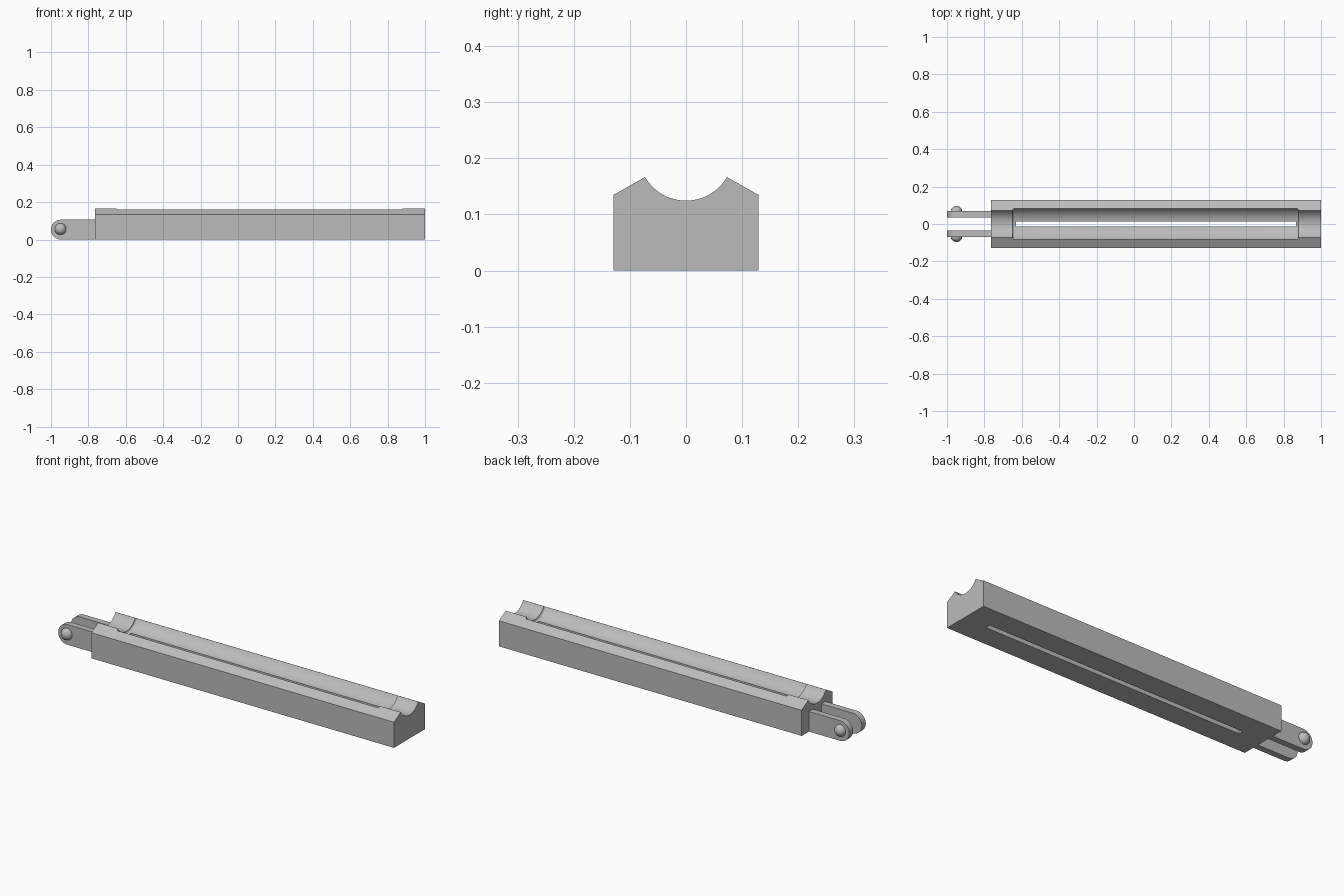
import bpy, bmesh, math
from mathutils import Vector

if "Cube" in bpy.data.objects:
    bpy.data.objects.remove(bpy.data.objects["Cube"], do_unlink=True)

grey = bpy.data.materials.new("plain_grey")
grey.use_nodes = True
colour = (0.5, 0.5, 0.5, 1)
grey.diffuse_color = colour
grey.node_tree.nodes["Principled BSDF"].inputs["Base Color"].default_value = colour


def finish(name, bm):
    bmesh.ops.remove_doubles(bm, verts=bm.verts, dist=1e-5)
    bmesh.ops.recalc_face_normals(bm, faces=bm.faces)
    mesh = bpy.data.meshes.new(name)
    bm.to_mesh(mesh)
    bm.free()
    mesh.materials.append(grey)
    ob = bpy.data.objects.new(name, mesh)
    bpy.context.collection.objects.link(ob)
    return ob


def select(ob):
    bpy.ops.object.select_all(action="DESELECT")
    ob.select_set(True)
    bpy.context.view_layer.objects.active = ob


def smooth(ob):
    select(ob)
    bpy.ops.object.shade_smooth_by_angle(angle=math.radians(30))


def prism(name, points, depth):
    """Extrude a closed outline of 3D points along the depth vector."""
    bm = bmesh.new()
    face = bm.faces.new([bm.verts.new(p) for p in points])
    result = bmesh.ops.extrude_face_region(bm, geom=[face], use_keep_orig=True)
    moved = [g for g in result["geom"] if isinstance(g, bmesh.types.BMVert)]
    bmesh.ops.translate(bm, verts=moved, vec=Vector(depth))
    return finish(name, bm)


def lathe(name, points, centre, axis, steps):
    """Spin a profile of 3D points about an axis."""
    bm = bmesh.new()
    verts = [bm.verts.new(p) for p in points]
    edges = [bm.edges.new(pair) for pair in zip(verts, verts[1:])]
    bmesh.ops.spin(bm, geom=verts + edges, cent=centre, axis=axis,
                   angle=math.tau, steps=steps)
    return finish(name, bm)


def cut(ob, cutter):
    cutter.hide_render = True
    mod = ob.modifiers.new("cut", "BOOLEAN")
    mod.operation, mod.solver, mod.object = "DIFFERENCE", "EXACT", cutter
    select(ob)
    bpy.ops.object.modifier_apply(modifier=mod.name)
    bpy.data.objects.remove(cutter, do_unlink=True)


LEFT, RIGHT = 1.0, -0.765
HALF = 0.129
AXIS_Z, SMALL_R, BIG_R = 0.209, 0.0844, 0.0965

# Main rail: block with sloping shoulders and a round groove along its top
reach = math.asin(0.073 / SMALL_R)
outline = [(RIGHT, -HALF, 0), (RIGHT, HALF, 0), (RIGHT, HALF, 0.135)]
for i in range(33):
    a = reach * (1 - i / 16)
    outline.append((RIGHT, SMALL_R * math.sin(a), AXIS_Z - SMALL_R * math.cos(a)))
outline.append((RIGHT, -HALF, 0.135))
rail = prism("grooved_rail", outline, (LEFT - RIGHT, 0, 0))

# Wider middle trough with rounded ends
start, end, fillet = -0.65, 0.88, 0.012
quarter = [(math.pi / 2) * i / 6 for i in range(7)]
profile = [(start, 0)]
profile += [(start + fillet * (1 - math.cos(a)), BIG_R - fillet * (1 - math.sin(a))) for a in quarter]
profile += [(end - fillet * (1 - math.cos(a)), BIG_R - fillet * (1 - math.sin(a))) for a in reversed(quarter)]
profile.append((end, 0))
cut(rail, lathe("trough_cutter", [(x, 0, AXIS_Z - r) for x, r in profile],
                (0, 0, AXIS_Z), (1, 0, 0), 96))

# Narrow slot right through the floor
slot = [(-0.632, -0.013, -0.1), (0.867, -0.013, -0.1), (0.867, 0.013, -0.1), (-0.632, 0.013, -0.1)]
cut(rail, prism("slot_cutter", slot, (0, 0, 0.3)))
smooth(rail)

# Hinge arms with round tips, each with a domed pin head outside
R = 0.053
for side, label in ((1, "back"), (-1, "front")):
    tip = [(-1 + R + R * math.cos(a), side * 0.036, R + R * math.sin(a))
           for a in (math.pi / 2 + math.pi * i / 24 for i in range(25))]
    arm = prism(label + "_hinge_arm", [(RIGHT, side * 0.036, 0), (RIGHT, side * 0.036, 2 * R)] + tip,
                (0, side * 0.033, 0))
    smooth(arm)
    dome = [(-0.949 + 0.031 * math.cos(a), side * (0.067 + 0.029 * math.sin(a)), 0.056)
            for a in (math.pi / 2 * i / 10 for i in range(11))]
    smooth(lathe(label + "_pin_head", dome, (-0.949, 0, 0.056), (0, 1, 0), 32))
